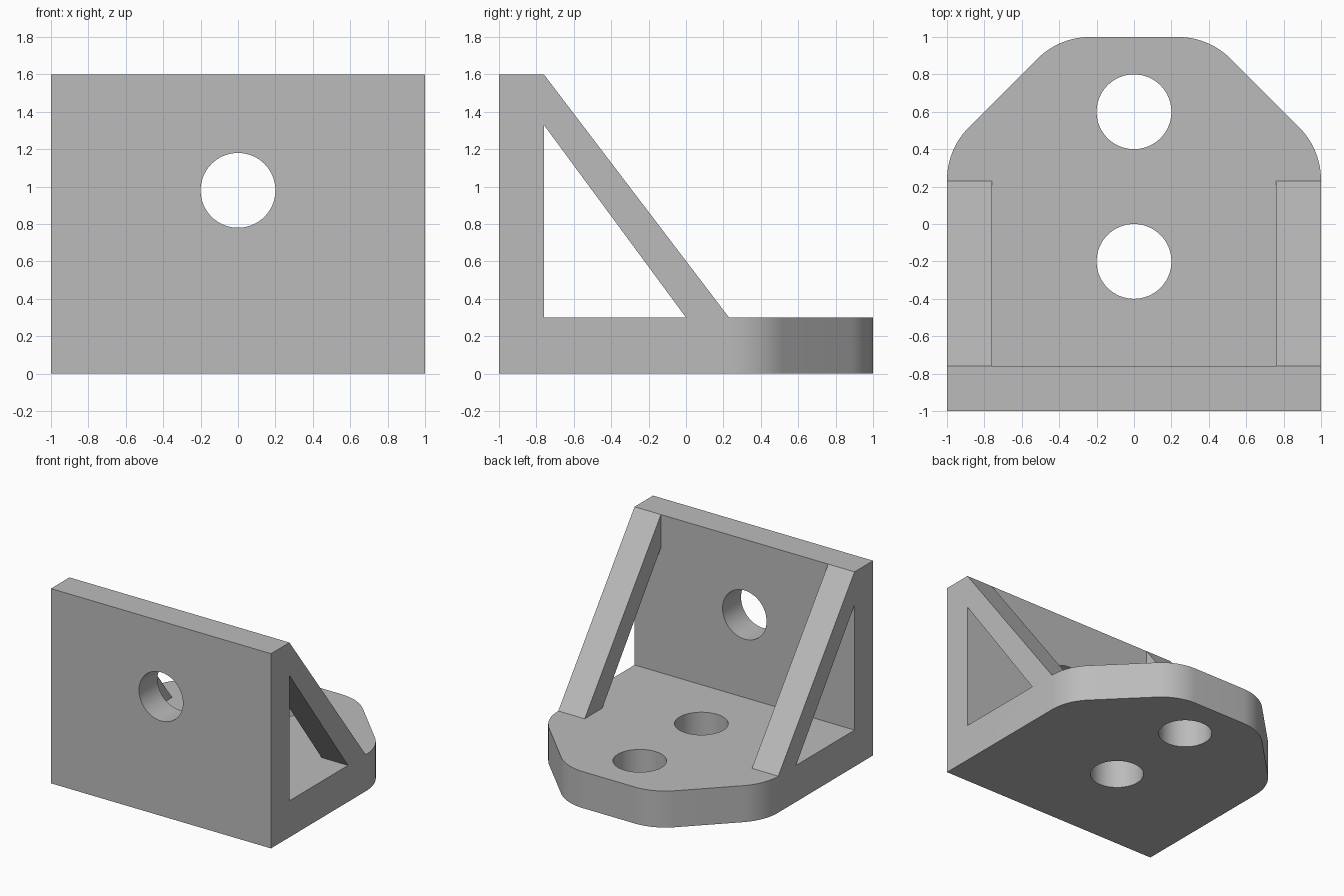
import bpy
import bmesh
import math
from mathutils import Matrix, Vector

cube = bpy.data.objects.get("Cube")
if cube:
    bpy.data.objects.remove(cube, do_unlink=True)

grey = bpy.data.materials.new("plain_grey")
grey.use_nodes = True
colour = (0.5, 0.5, 0.5, 1)
grey.diffuse_color = colour
grey.node_tree.nodes["Principled BSDF"].inputs["Base Color"].default_value = colour


def prism(name, points, depth):
    """Close a loop of 3D points and extrude it along the depth vector."""
    bm = bmesh.new()
    face = bm.faces.new([bm.verts.new(p) for p in points])
    new = bmesh.ops.extrude_face_region(bm, geom=[face], use_keep_orig=True)["geom"]
    bmesh.ops.translate(bm, vec=depth, verts=[g for g in new if isinstance(g, bmesh.types.BMVert)])
    bmesh.ops.recalc_face_normals(bm, faces=bm.faces)
    return finish(name, bm)


def finish(name, bm):
    mesh = bpy.data.meshes.new(name)
    bm.to_mesh(mesh)
    bm.free()
    mesh.materials.append(grey)
    obj = bpy.data.objects.new(name, mesh)
    bpy.context.collection.objects.link(obj)
    return obj


def cylinder(name, centre, turn):
    bm = bmesh.new()
    bmesh.ops.create_cone(bm, cap_ends=True, segments=64, radius1=0.2, radius2=0.2, depth=1,
                          matrix=Matrix.Translation(centre) @ Matrix.Rotation(turn, 4, "X"))
    return finish(name, bm)


def combine(target, other, operation):
    mod = target.modifiers.new(operation, "BOOLEAN")
    mod.operation, mod.object, mod.solver = operation, other, "EXACT"
    bpy.context.view_layer.objects.active = target
    bpy.ops.object.modifier_apply(modifier=mod.name)
    bpy.data.objects.remove(other, do_unlink=True)


THICK, BASE, HEIGHT, RADIUS = 0.24, 0.3, 1.6, 0.4
WALL = -1 + THICK

# Base plate with chamfered, rounded back corners
tangent = RADIUS * math.tan(math.pi / 8)
side_arc = [Vector((1 - RADIUS + RADIUS * math.cos(a), 0.4 - tangent + RADIUS * math.sin(a), 0))
            for a in (math.pi / 4 * i / 12 for i in range(13))]
back_arc = [Vector((p.y, p.x, 0)) for p in reversed(side_arc)]
right_half = [Vector((1, -1, 0))] + side_arc + back_arc
left_half = [Vector((-p.x, p.y, 0)) for p in reversed(right_half)]
bracket = prism("angle_bracket", right_half + left_half, (0, 0, BASE))

# Upright wall
wall = prism("wall", [(-1, -1, 0), (1, -1, 0), (1, WALL, 0), (-1, WALL, 0)], (0, 0, HEIGHT))
combine(bracket, wall, "UNION")

# Sloping side braces, sunk into the wall and base
profile = [(-0.9, HEIGHT), (WALL, HEIGHT), (0.23, BASE), (0.23, 0.1), (0, 0.1),
           (0, BASE), (WALL, 1.33), (-0.9, 1.33)]
for x in (-1, 1 - THICK):
    brace = prism("brace", [(x, y, z) for y, z in profile], (THICK, 0, 0))
    combine(bracket, brace, "UNION")

# Bolt holes through the base and wall
for centre, turn in (((0, 0.6, 0.15), 0), ((0, -0.2, 0.15), 0), ((0, -0.9, 0.98), math.pi / 2)):
    combine(bracket, cylinder("hole_cutter", centre, turn), "DIFFERENCE")

# Merge flat regions and smooth the rounded corners and holes
bm = bmesh.new()
bm.from_mesh(bracket.data)
bmesh.ops.remove_doubles(bm, verts=bm.verts, dist=0.0005)
bmesh.ops.dissolve_limit(bm, angle_limit=0.01, verts=bm.verts, edges=bm.edges)
bm.to_mesh(bracket.data)
bm.free()
bracket.select_set(True)
bpy.context.view_layer.objects.active = bracket
bpy.ops.object.shade_smooth_by_angle(angle=math.radians(30))
